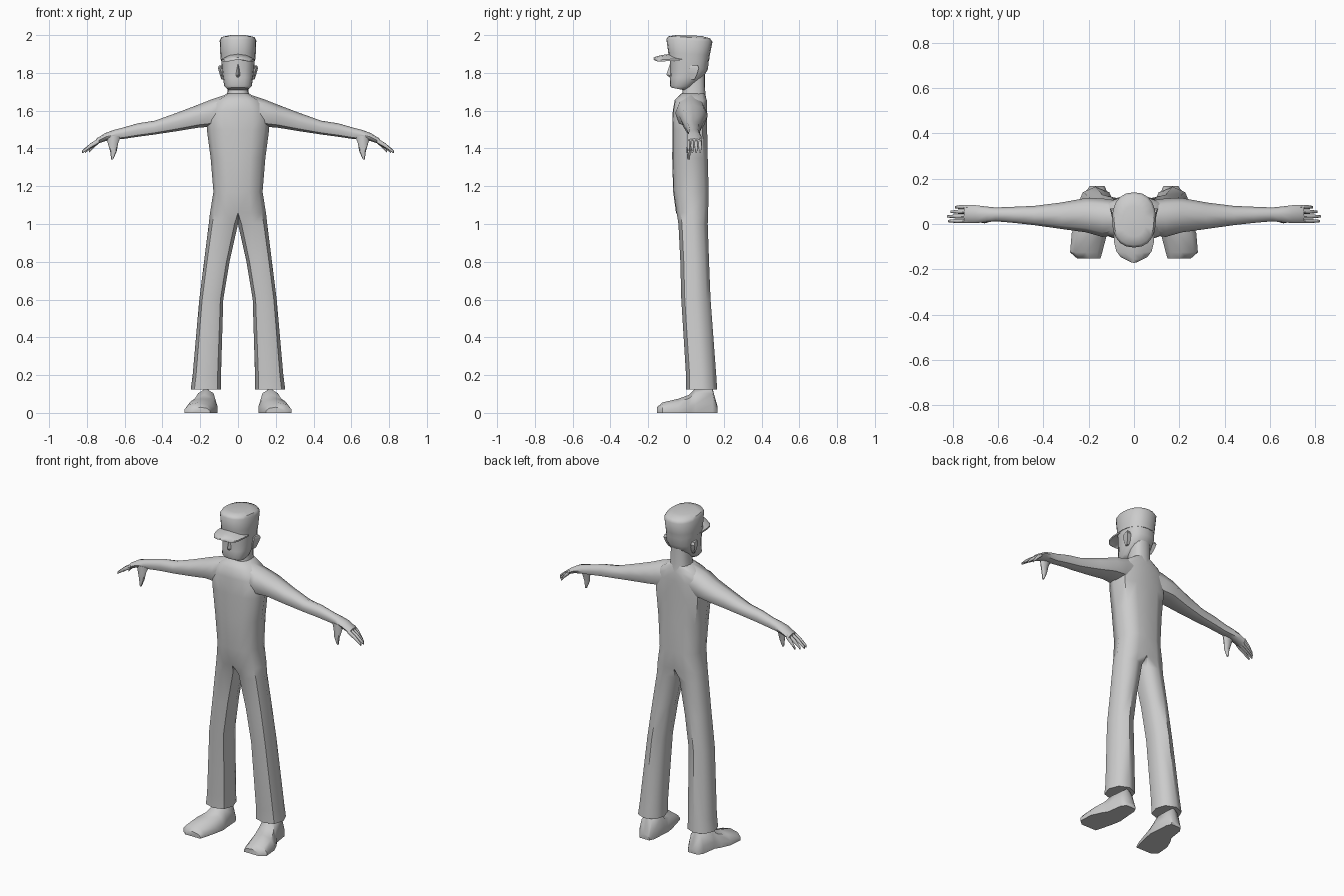
import bpy, bmesh, math
from mathutils import Vector

grey = bpy.data.materials.new("plain_grey")
grey.diffuse_color = (0.6, 0.6, 0.6, 1)

# Cross-sections in 0..1 boxes
HALF = [(0, 0), (.45, .02), (.85, .15), (1, .5), (.85, .87), (.45, 1), (0, .98), (0, .5)]
FULL = [(.12, .12), (.5, 0), (.88, .12), (1, .5), (.85, .85), (.5, 1), (.12, .85), (0, .5)]
SOLE = [(0, 0), (1, 0), (1, .35), (.85, .8), (.5, 1), (.15, .8), (0, .35)]


def loft(name, rings, mirror=False, angle=40, open_middle=False):
    """Skin a list of rings, cap both ends, optionally mirror over x."""
    bm = bmesh.new()
    rows = [[bm.verts.new(p) for p in r] for r in rings]
    n = len(rows[0])
    for a, b in zip(rows, rows[1:]):
        for i in range(n):
            j = (i + 1) % n
            bm.faces.new((a[i], a[j], b[j], b[i]))
    bm.faces.new(rows[0][::-1])
    bm.faces.new(rows[-1])
    bmesh.ops.recalc_face_normals(bm, faces=bm.faces)
    if open_middle:
        inner = [f for f in bm.faces if all(abs(v.co.x) < 1e-4 for v in f.verts)]
        bmesh.ops.delete(bm, geom=inner, context='FACES')
    me = bpy.data.meshes.new(name)
    bm.to_mesh(me)
    bm.free()
    me.materials.append(grey)
    ob = bpy.data.objects.new(name, me)
    bpy.context.collection.objects.link(ob)
    if mirror:
        m = ob.modifiers.new("mirror", 'MIRROR')
        m.use_clip = True
        m.merge_threshold = 0.0005
    bpy.ops.object.select_all(action='DESELECT')
    ob.select_set(True)
    bpy.context.view_layer.objects.active = ob
    bpy.ops.object.shade_smooth_by_angle(angle=math.radians(angle))
    return ob


def mix(a, b, t):
    return a + (b - a) * t


def flat_ring(shape, z, x0, x1, y0, y1):
    return [(mix(x0, x1, u), mix(y0, y1, v), z) for u, v in shape]


def side_ring(x, z0, z1, y0, y1):
    return [(x, mix(y0, y1, u), mix(z0, z1, v)) for u, v in FULL]


def oval(z, hw, y0, y1, tilt=0, n=16, p=2.5):
    pts = []
    for i in range(n):
        a = math.tau * i / n
        c, s = math.cos(a), math.sin(a)
        x = hw * math.copysign(abs(c) ** (2 / p), c)
        y = (y0 + y1) / 2 + (y1 - y0) / 2 * math.copysign(abs(s) ** (2 / p), s)
        pts.append((x, y, z + tilt * (y - (y0 + y1) / 2)))
    return pts


# Trousers and torso, one half mirrored
body = [(FULL, .125, .09, .25, 0, .165), (FULL, .2, .09, .24, 0, .16),
        (FULL, .6, .078, .205, -.025, .13), (FULL, .8, .045, .18, -.03, .122),
        (FULL, 1.0, 0, .155, -.04, .115), (HALF, 1.06, 0, .148, -.053, .117),
        (HALF, 1.17, 0, .13, -.068, .12), (HALF, 1.35, 0, .145, -.073, .115),
        (HALF, 1.5, 0, .165, -.072, .112), (HALF, 1.6, 0, .165, -.07, .112),
        (HALF, 1.655, 0, .12, -.06, .11), (HALF, 1.69, 0, .06, -.025, .1)]
loft("body", [flat_ring(*r) for r in body], True, 50, True)

# Arms down to the palms: x, bottom, top, front, back
arm = [(.05, 1.53, 1.69, -.045, .1), (.14, 1.515, 1.66, -.057, .113),
       (.21, 1.51, 1.632, -.037, .115), (.32, 1.492, 1.59, -.022, .095),
       (.44, 1.474, 1.547, -.005, .08), (.53, 1.462, 1.533, .005, .076),
       (.61, 1.45, 1.51, .012, .073), (.65, 1.447, 1.5, .008, .077),
       (.70, 1.44, 1.483, .004, .083), (.75, 1.422, 1.452, .004, .083)]
loft("arm", [side_ring(*r) for r in arm], True, 50)

# Four fingers per hand
for i, tip in enumerate((.822, .825, .81, .79)):
    y = .004 + i * .0205
    m = (.74 + tip) / 2
    loft("finger", [side_ring(.735, 1.428, 1.456, y, y + .018),
                    side_ring(m, 1.402, 1.426, y, y + .018),
                    side_ring(tip, 1.375, 1.39, y + .004, y + .014)], True, 50)

# Thumbs hanging below the palms
loft("thumb", [flat_ring(FULL, 1.465, .62, .70, .008, .04),
               flat_ring(FULL, 1.43, .634, .69, .005, .033),
               flat_ring(FULL, 1.385, .642, .677, .003, .025),
               flat_ring(FULL, 1.342, .661, .671, .007, .02)], True, 50)

# Shoes: y, inner x, outer x, height
shoe = [(-.153, .148, .25, .03), (-.125, .14, .282, .055), (-.04, .118, .275, .075),
        (.015, .108, .25, .095), (.05, .112, .228, .13), (.14, .118, .215, .13),
        (.168, .13, .195, .03)]
loft("shoe", [[(mix(a, b, u), y, h * v) for u, v in SOLE] for y, a, b, h in shoe], True, 45)

# Neck and head
loft("neck", [oval(1.65, .068, -.035, .108), oval(1.70, .056, -.018, .102),
              oval(1.80, .056, -.015, .1)])
head = [(1.715, .058, -.08, -.005, -.2), (1.73, .073, -.086, .03, -.1),
        (1.775, .08, -.085, .09, 0), (1.82, .086, -.083, .117, 0), (1.885, .09, -.085, .12, 0)]
loft("head", [oval(*r) for r in head], angle=45)

# Nose
loft("nose", [[(-.006, -.075, 1.85), (.006, -.075, 1.85), (0, -.084, 1.85)],
              [(-.016, -.075, 1.785), (.016, -.075, 1.785), (0, -.104, 1.79)],
              [(-.01, -.075, 1.775), (.01, -.075, 1.775), (0, -.088, 1.777)]], angle=30)

# Ears, flaring outward to the back
ear = [(1.765, .074, .088, .025, .045), (1.79, .074, .096, .018, .058),
       (1.825, .078, .106, .018, .068), (1.84, .08, .1, .025, .062)]
loft("ear", [[(a, y0, z), (mix(a, b, .6), y0, z), (b, y1, z), (a, y1, z)]
             for z, a, b, y0, y1 in ear], True, 30)

# Cap crown
crown = [(1.87, .092, -.092, .122, -.06), (1.9, .094, -.094, .126, -.06),
         (1.972, .097, -.104, .14, -.06), (1.988, .088, -.093, .128, -.05),
         (1.998, .05, -.055, .08, -.03)]
loft("cap_crown", [oval(*r, 20, 2.3) for r in crown], angle=45)

# Cap peak, a curved thin plate
peak = [(-.03, .09, 1.9), (-.09, .088, 1.9), (-.13, .078, 1.894),
        (-.157, .058, 1.887), (-.172, .025, 1.881)]
rings = []
for y, w, z in peak:
    top = [(w * t, y + .01 * t * t, z - .028 * t * t * w / .09) for t in (-1, -.5, 0, .5, 1)]
    rings.append(top + [(x, yy, zz - .009) for x, yy, zz in top[::-1]])
loft("cap_peak", rings, angle=40)
